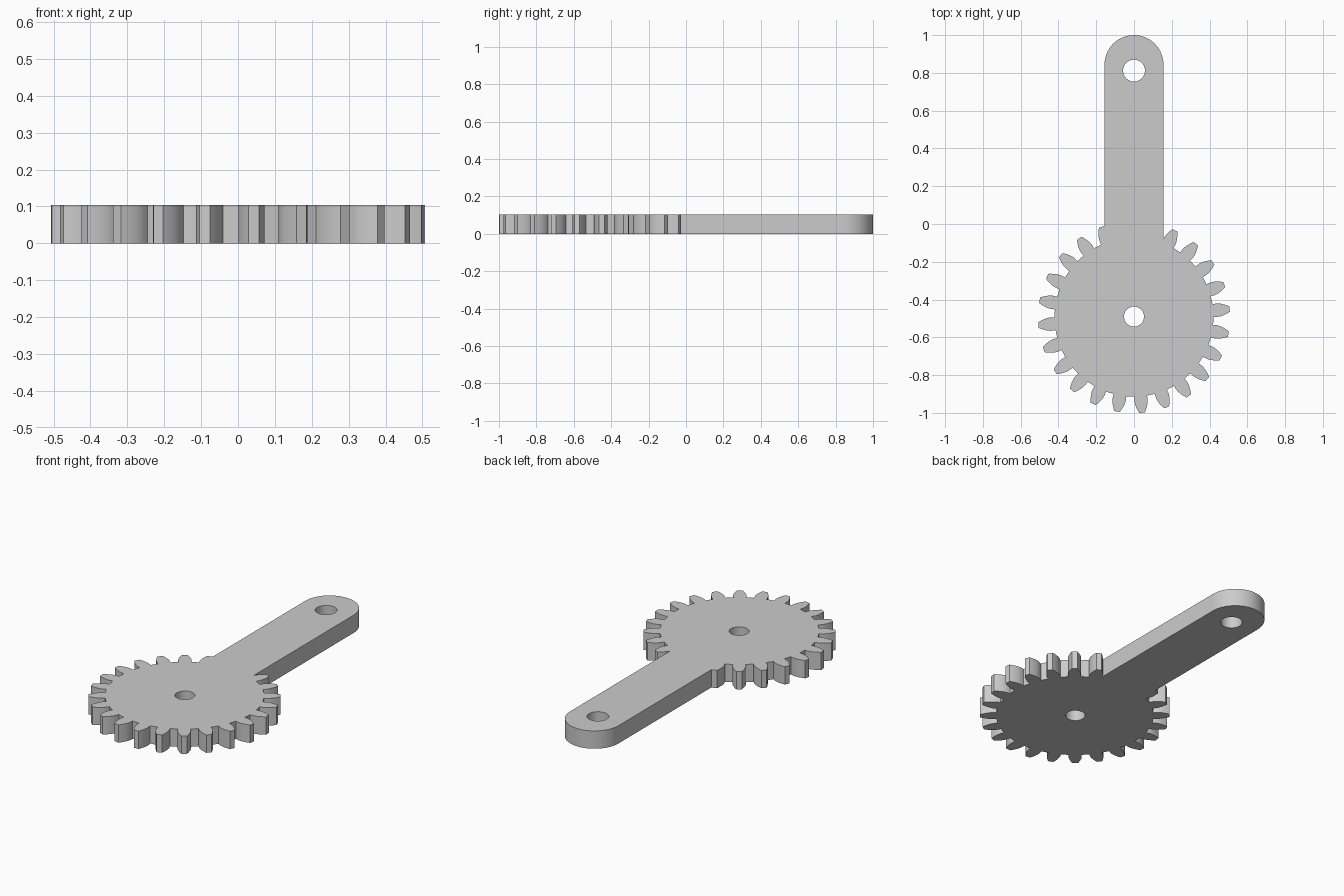
import bpy, bmesh, math
from math import cos, sin, pi, radians

if "Cube" in bpy.data.objects:
    bpy.data.objects.remove(bpy.data.objects["Cube"])

THICK = 0.104
GEAR_Y = -0.493
TEETH = 24
R_TIP, R_PITCH, R_BASE, R_ROOT = 0.508, 0.470, 0.4417, 0.421
TOOTH_PHASE = radians(4.8)

grey = bpy.data.materials.new("light_grey")
grey.diffuse_color = (0.6, 0.6, 0.6, 1)
grey.use_nodes = True
grey.node_tree.nodes["Principled BSDF"].inputs["Base Color"].default_value = grey.diffuse_color


def prism(name, outline, z0=0.0, z1=THICK):
    """Extrude a closed xy outline between two heights."""
    bm = bmesh.new()
    face = bm.faces.new([bm.verts.new((x, y, z0)) for x, y in outline])
    top = bmesh.ops.extrude_face_region(bm, geom=[face])["geom"]
    bmesh.ops.translate(bm, vec=(0, 0, z1 - z0),
                        verts=[g for g in top if isinstance(g, bmesh.types.BMVert)])
    bmesh.ops.recalc_face_normals(bm, faces=bm.faces)
    mesh = bpy.data.meshes.new(name)
    bm.to_mesh(mesh)
    bm.free()
    mesh.materials.append(grey)
    obj = bpy.data.objects.new(name, mesh)
    bpy.context.collection.objects.link(obj)
    return obj


def arc(cx, cy, r, a0, a1, n):
    return [(cx + r * cos(a0 + (a1 - a0) * i / n),
             cy + r * sin(a0 + (a1 - a0) * i / n)) for i in range(n + 1)]


def inv(r):
    """Involute angle at radius r."""
    a = math.acos(min(1, R_BASE / r))
    return math.tan(a) - a


# Gear outline: involute flanks with radial roots
half_base = pi / (2 * TEETH) + inv(R_PITCH)
flank = [(R_ROOT, half_base)]
for i in range(7):
    r = R_BASE + (R_TIP - R_BASE) * i / 6
    flank.append((r, half_base - inv(r)))
outline = []
for t in range(TEETH):
    mid = TOOTH_PHASE + t * 2 * pi / TEETH
    for r, a in [(r, -a) for r, a in flank] + flank[::-1]:
        outline.append((r * cos(mid + a), GEAR_Y + r * sin(mid + a)))
body = prism("gear_with_arm", outline)

# Arm with a rounded end
W = 0.156
arm = prism("arm", [(-W, -0.35), (W, -0.35)] + arc(0, 1 - W, W, 0, pi, 40))

# Shaft hole and pin hole
cutters = [prism(name, arc(0, y, r, 0, 2 * pi, 40)[:-1], -0.1, THICK + 0.1)
           for name, y, r in (("shaft_hole", GEAR_Y + 0.003, 0.053),
                              ("pin_hole", 0.812, 0.058))]

# Merge the arm, cut the holes
bpy.context.view_layer.objects.active = body
body.select_set(True)
for tool, op in [(arm, 'UNION')] + [(c, 'DIFFERENCE') for c in cutters]:
    mod = body.modifiers.new(tool.name, 'BOOLEAN')
    mod.object, mod.operation, mod.solver = tool, op, 'EXACT'
    bpy.ops.object.modifier_apply(modifier=mod.name)
    bpy.data.objects.remove(tool)

bpy.ops.object.shade_smooth_by_angle(angle=radians(25))
